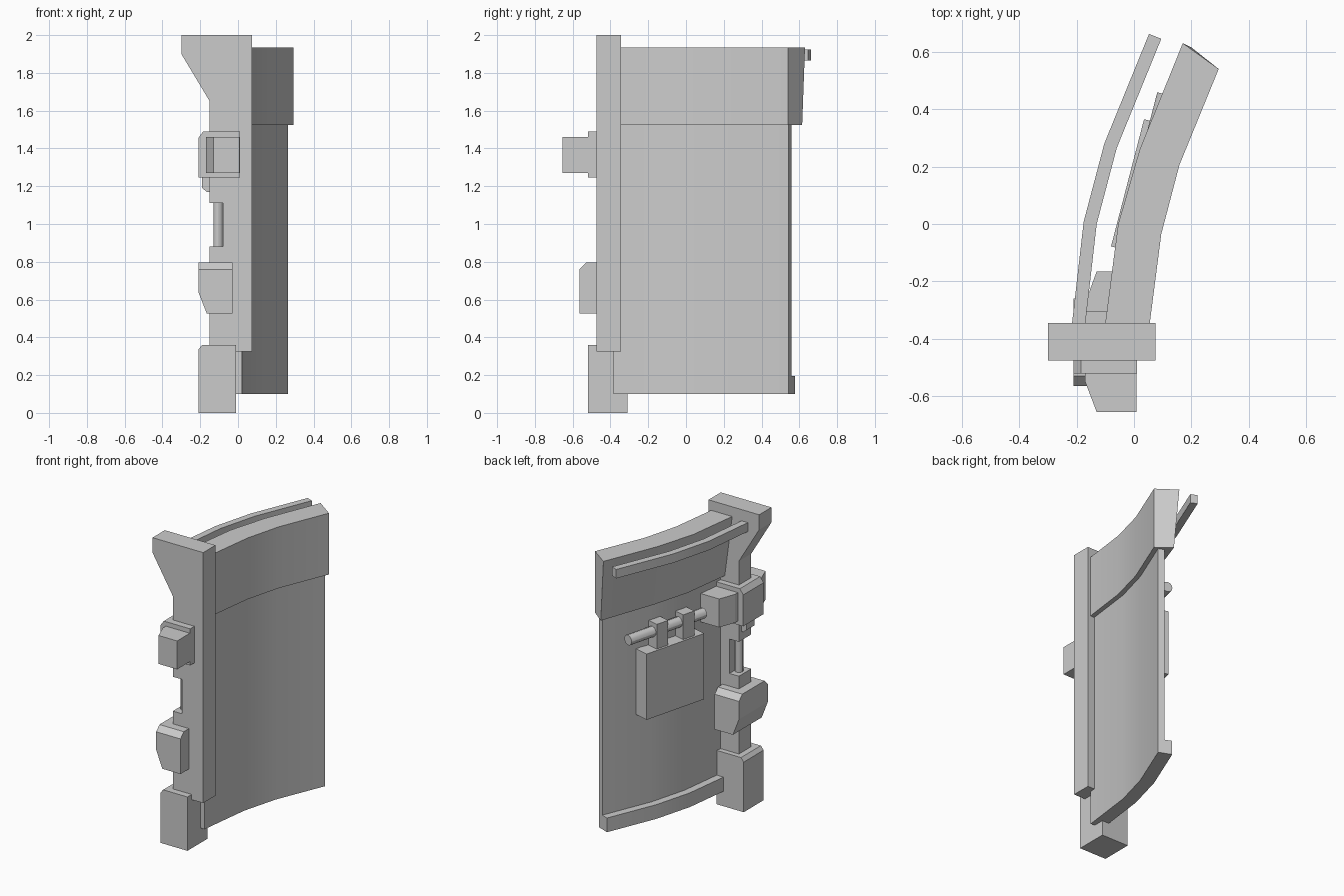
import bpy, bmesh
from mathutils import Vector

if "Cube" in bpy.data.objects:
    bpy.data.objects.remove(bpy.data.objects["Cube"])


def make(name, verts, faces, smooth=False):
    mesh = bpy.data.meshes.new(name)
    bm = bmesh.new()
    vs = [bm.verts.new(v) for v in verts]
    for f in faces:
        bm.faces.new([vs[i] for i in f])
    bmesh.ops.recalc_face_normals(bm, faces=bm.faces)
    bm.to_mesh(mesh)
    bm.free()
    ob = bpy.data.objects.new(name, mesh)
    bpy.context.collection.objects.link(ob)
    if smooth:
        bpy.ops.object.select_all(action='DESELECT')
        ob.select_set(True)
        bpy.context.view_layer.objects.active = ob
        bpy.ops.object.shade_smooth_by_angle(angle=0.5)
    return ob


def loft(name, rings, smooth=False):
    """Skin a list of equal rings and cap both ends."""
    n = len(rings[0])
    faces = [[r * n + i, r * n + (i + 1) % n, (r + 1) * n + (i + 1) % n, (r + 1) * n + i]
             for r in range(len(rings) - 1) for i in range(n)]
    faces += [list(range(n)), [(len(rings) - 1) * n + i for i in range(n)]]
    return make(name, [p for r in rings for p in r], faces, smooth)


def prism_y(name, profile, y0, y1):
    return loft(name, [[(x, y, z) for x, z in profile] for y in (y0, y1)])


def prism_z(name, profile, z0, z1):
    return loft(name, [[(x, y, z) for x, y in profile] for z in (z0, z1)])


def offset(path, d):
    """Shift a plan path sideways towards -x."""
    out = []
    for i, p in enumerate(path):
        a, b = Vector(path[max(i - 1, 0)]), Vector(path[min(i + 1, len(path) - 1)])
        t = (b - a).normalized()
        out.append((p[0] - t.y * d, p[1] + t.x * d))
    return out


def curved(name, right, left, z0, z1, left_low=None):
    """Vertical curved slab between two plan paths."""
    low = left_low or left
    return loft(name, [[(*r, z0), (*r, z1), (*l, z1), (*b, z0)]
                       for r, l, b in zip(right, left, low)], True)


def rod(name, p0, p1, r):
    p0, p1 = Vector(p0), Vector(p1)
    bpy.ops.mesh.primitive_cylinder_add(vertices=12, radius=r, depth=(p1 - p0).length,
                                        location=(p0 + p1) / 2)
    ob = bpy.context.object
    ob.name = name
    ob.rotation_euler = (p1 - p0).to_track_quat('Z', 'Y').to_euler()
    bpy.ops.object.shade_smooth_by_angle()


# Front post with flared head and a notch
prism_y("post", [(-.30, 2), (.075, 2), (.075, .325), (-.15, .325), (-.15, .88), (-.08, .88),
                 (-.08, 1.11), (-.15, 1.11), (-.15, 1.65), (-.30, 1.9)], -.475, -.345)
rod("notch_pin", (-.105, -.41, .86), (-.105, -.41, 1.13), .026)
prism_y("notch_bracket", [(-.165, 1.17), (-.1, 1.17), (-.1, 1.26), (-.19, 1.26), (-.19, 1.19)],
        -.45, -.37)

# Curved panels
upper_right = [(.055, -.345), (.095, -.035), (.158, .205), (.295, .54)]
upper_left = [(-.10, -.345), (-.055, 0), (.02, .26), (.17, .63)]
upper_low = [tuple(Vector(r).lerp(Vector(l), .65)) for r, l in zip(upper_right, upper_left)]
upper_low[-1] = (.2, .615)
curved("upper_panel", upper_right, upper_left, 1.525, 1.935, upper_low)
lower_right = [(.02, -.385), (.065, -.025), (.13, .215), (.265, .543)]
curved("lower_panel", lower_right, offset(lower_right, .04), .1, 1.56)
lip = [(.025, -.345)] + lower_right[1:]
curved("bottom_lip", offset(lip, .03), offset(lip, .09), .1, .195)

# Hand rail behind the upper panel
rail = [(-.17, -.35), (-.13, 0), (-.06, .265), (.095, .645)]
curved("hand_rail", rail, offset(rail, .046), 1.865, 1.925)

# Clamp around the post
prism_y("clamp_plate", [(-.21, 1.245), (.01, 1.245), (.01, 1.49), (-.185, 1.49), (-.21, 1.455)],
        -.52, -.305)
prism_z("clamp_box", [(.008, -.655), (-.13, -.655), (-.17, -.55), (-.17, -.275),
                      (-.13, -.165), (.008, -.165)], 1.27, 1.46)

# Middle block with chamfered top edges
middle = [(-.165, .525), (-.03, .525), (-.03, .795), (-.21, .795), (-.21, .64)]
low_top = [(x, min(z, .76)) for x, z in middle]
loft("middle_block", [[(x, y, z) for x, z in prof] for prof, y in
                      ((low_top, -.565), (middle, -.53), (middle, -.295), (low_top, -.26))])

# Foot
prism_y("foot", [(-.21, 0), (-.01, 0), (-.01, .36), (-.19, .36), (-.21, .335)], -.52, -.31)

# Hanging board, rod and clips
a, b = Vector((-.08, -.078)), Vector((.035, .365))
along = (b - a).normalized()
depth = Vector((along.y, -along.x))


def board_box(name, s0, s1, d0, d1, z0, z1):
    prism_z(name, [tuple(a + along * s + depth * d)
                   for s, d in ((s0, d0), (s1, d0), (s1, d1), (s0, d1))], z0, z1)


board_box("board", 0, (b - a).length, 0, .1, .81, 1.25)
for i, s in enumerate((.11, .32)):
    board_box("clip_%d" % i, s - .045, s + .045, .015, .09, 1.24, 1.415)
p0, p1 = a + along * -.04 + depth * .055, a + along * .56 + depth * .055
rod("hanging_rod", (*p0, 1.355), (*p1, 1.355), .034)
